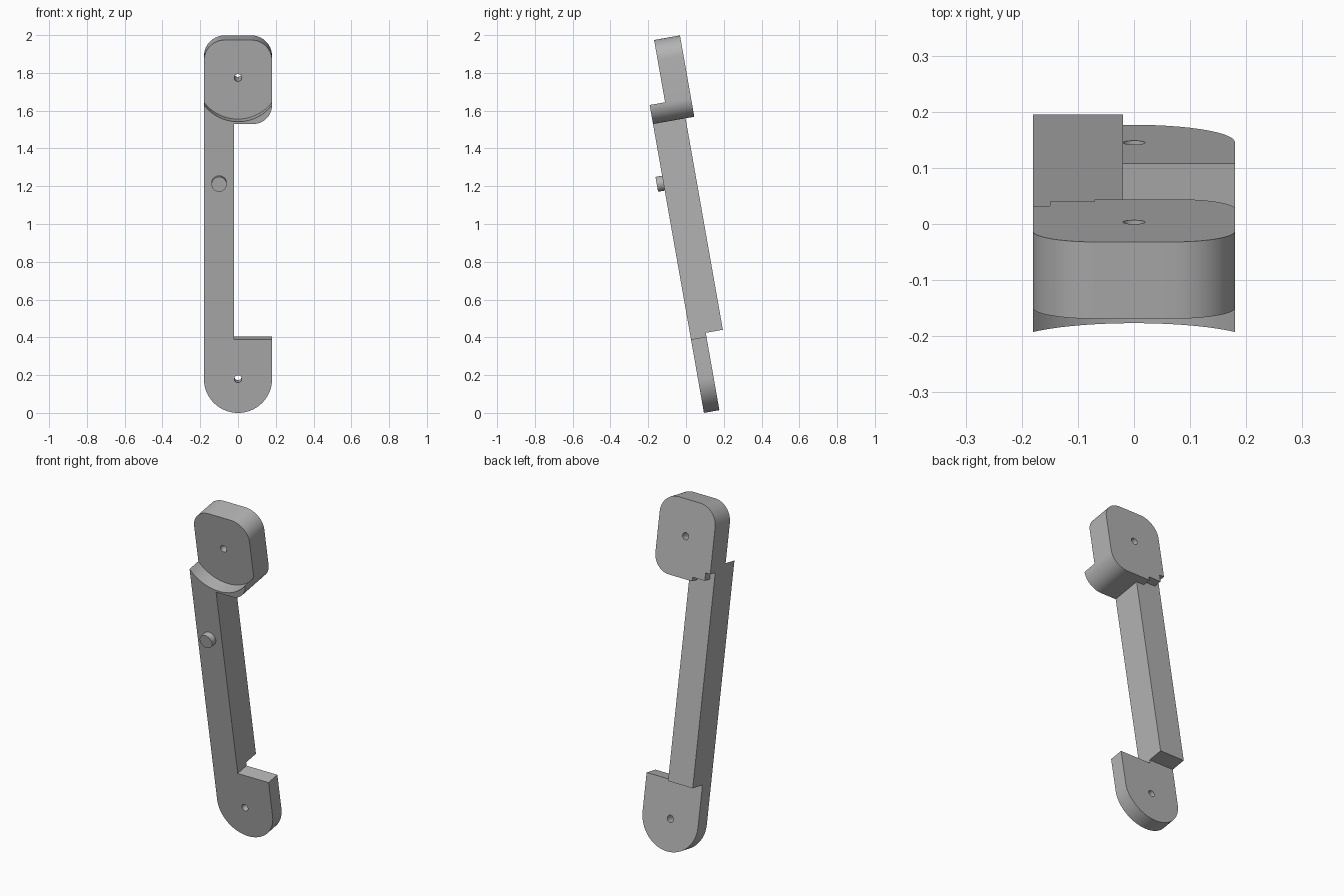
import bpy, bmesh
from math import radians, sin, cos, pi
from mathutils import Matrix

cube = bpy.data.objects.get("Cube")
if cube:
    bpy.data.objects.remove(cube, do_unlink=True)

grey = bpy.data.materials.new("plain grey")
grey.use_nodes = True
colour = (0.45, 0.45, 0.45, 1)
grey.diffuse_color = colour
grey.node_tree.nodes["Principled BSDF"].inputs["Base Color"].default_value = colour

# Local frame: x across, y along the arm, z towards the front; leaned forward 10 degrees
LEAN = Matrix.Translation((0, 0.095, 0)) @ Matrix.Rotation(radians(100), 4, 'X')
W = 0.18            # half width
PLATE = 0.083       # front layer thickness
BAR = 0.175         # depth of bar back
HEAD = 0.222        # depth of head back
FOOT, TOP = 1.553, 1.99
HOLES = (0.182, 1.787)


def arc(cx, cy, r, a0, a1, n=16):
    return [(cx + r * cos(radians(a0 + (a1 - a0) * i / n)),
             cy + r * sin(radians(a0 + (a1 - a0) * i / n))) for i in range(n + 1)]


def slab(name, outline, front, back):
    """Extrude an outline between two depths behind the front face."""
    bm = bmesh.new()
    face = bm.faces.new([bm.verts.new((x, y, -front)) for x, y in outline])
    new = bmesh.ops.extrude_face_region(bm, geom=[face])["geom"]
    bmesh.ops.translate(bm, vec=(0, 0, front - back),
                        verts=[g for g in new if isinstance(g, bmesh.types.BMVert)])
    bmesh.ops.recalc_face_normals(bm, faces=bm.faces)
    mesh = bpy.data.meshes.new(name)
    bm.to_mesh(mesh)
    bm.free()
    mesh.materials.append(grey)
    obj = bpy.data.objects.new(name, mesh)
    obj.matrix_world = LEAN
    bpy.context.collection.objects.link(obj)
    return obj


def activate(obj):
    bpy.ops.object.select_all(action='DESELECT')
    obj.select_set(True)
    bpy.context.view_layer.objects.active = obj


def drill(obj, y):
    cutter = slab("hole_cutter", arc(0, y, 0.02, 0, 345, 23), -0.1, 0.4)
    cutter.hide_render = True
    mod = obj.modifiers.new("hole", 'BOOLEAN')
    mod.operation, mod.solver, mod.object = 'DIFFERENCE', 'EXACT', cutter
    activate(obj)
    bpy.ops.object.modifier_apply(modifier=mod.name)
    bpy.data.objects.remove(cutter, do_unlink=True)


# Concave seat, shared by the front plate and the head
seat = arc(0, 1.79, 0.225, 323.13, 216.87, 24)

# Front plate: round lower end, slim arm and crescent collar
front_plate = slab("front_plate",
                   arc(0, W, W, 180, 360, 32) + [(W, 0.395), (-0.02, 0.395), (-0.02, FOOT)]
                   + arc(W - 0.1, FOOT + 0.1, 0.1, 270, 360)[:-1] + seat, 0, PLATE)

# Stepped underside where the bar meets the head
steps = [(-0.07, FOOT), (-0.07, 1.576), (-0.15, 1.576), (-0.15, 1.62), (-W, 1.62)]
bar = slab("back_bar", [(-W, 0.416), (-0.02, 0.416), (-0.02, FOOT)] + steps, PLATE, BAR)

# Head block with rounded corners
head = slab("head_block",
            arc(W - 0.1, FOOT + 0.1, 0.1, 270, 360) + arc(W - 0.11, TOP - 0.11, 0.11, 0, 90)
            + arc(0.11 - W, TOP - 0.11, 0.11, 90, 180) + steps[::-1], PLATE, HEAD)

# Round peg on the arm
peg = slab("peg", arc(-0.1, 1.235, 0.04, 0, 348.75, 31), -0.036, 0.01)

for part, height in zip((front_plate, head), HOLES):
    drill(part, height)
for part in (front_plate, bar, head, peg):
    activate(part)
    bpy.ops.object.shade_smooth_by_angle(angle=radians(30))
